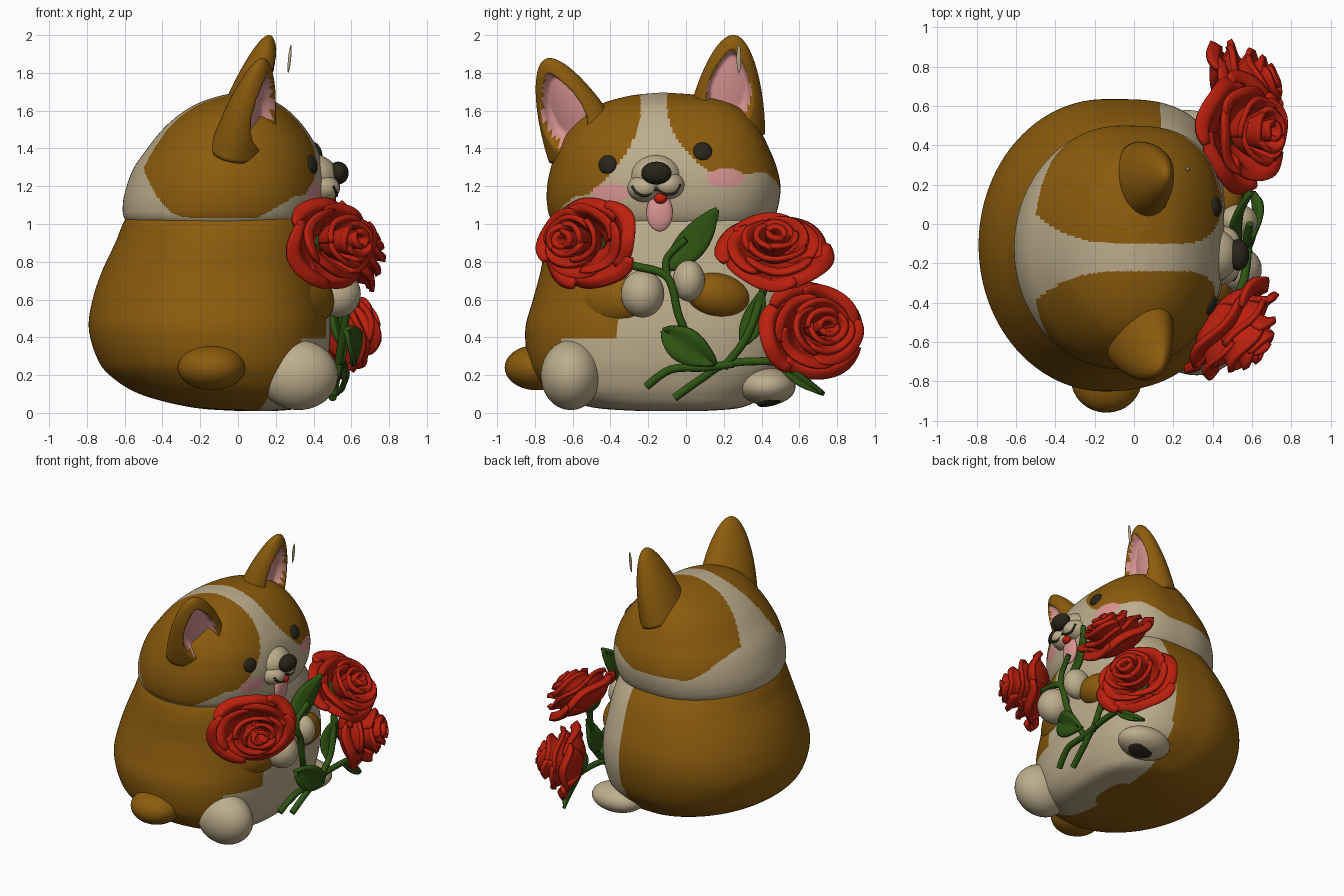
import bpy, bmesh, math, random
from mathutils import Vector, Matrix

if "Cube" in bpy.data.objects:
    bpy.data.objects.remove(bpy.data.objects["Cube"])

random.seed(4)

def mat(name, r, g, b):
    m = bpy.data.materials.new(name)
    m.diffuse_color = (r, g, b, 1)
    m.use_nodes = True
    m.node_tree.nodes["Principled BSDF"].inputs["Base Color"].default_value = m.diffuse_color
    return m

BROWN = mat("brown_fur", 0.26, 0.106, 0.004)
CREAM = mat("cream_fur", 0.51, 0.42, 0.265)
PINK = mat("pink_skin", 0.70, 0.30, 0.29)
BLACK = mat("near_black", 0.02, 0.018, 0.01)
RED = mat("rose_red", 0.50, 0.014, 0.004)
GREEN = mat("leaf_green", 0.028, 0.09, 0.006)

def finish(bm, name, mats, rule=None, thick=0):
    bmesh.ops.recalc_face_normals(bm, faces=bm.faces)
    for f in bm.faces:
        f.smooth = True
        if rule:
            f.material_index = rule(f.calc_center_median())
    me = bpy.data.meshes.new(name)
    bm.to_mesh(me)
    bm.free()
    for m in mats:
        me.materials.append(m)
    ob = bpy.data.objects.new(name, me)
    bpy.context.collection.objects.link(ob)
    if thick:
        s = ob.modifiers.new("thickness", 'SOLIDIFY')
        s.thickness, s.offset = thick, 0
    return ob

def skin(bm, rings, closed=True):
    vs = [[bm.verts.new(p) for p in r] for r in rings]
    for a, b in zip(vs, vs[1:]):
        n = len(a)
        for i in range(n if closed else n - 1):
            j = (i + 1) % n
            bm.faces.new((a[i], a[j], b[j], b[i]))
    if closed:
        bm.faces.new(vs[0])
        bm.faces.new(vs[-1])
    return vs

def spline(rows, sub):
    # Catmull-Rom through rows of numbers
    out = []
    for i in range(len(rows) - 1):
        p = [rows[max(0, min(len(rows) - 1, i + k))] for k in (-1, 0, 1, 2)]
        for s in range(sub):
            t = s / sub
            out.append([0.5 * (2*b + (c-a)*t + (2*a-5*b+4*c-d)*t*t + (3*b-a-3*c+d)*t**3)
                        for a, b, c, d in zip(*p)])
    return out + [list(rows[-1])]

def loft(name, rows, mats, rule, far, near, seg=220, sub=14):
    # rows: z, xmin, xmax, ymin, ymax; far/near swell the two front quarters
    rings = []
    for z, x0, x1, y0, y1 in spline(rows, sub):
        ring = []
        for i in range(seg):
            t = 2 * math.pi * i / seg
            c, s = math.cos(t), math.sin(t)
            k = 1 + (0 if c < 0 else far if s > 0 else near) * math.sin(2 * t) ** 2
            ring.append(((x0+x1)/2 + (x1-x0)/2*c*k, (y0+y1)/2 + (y1-y0)/2*s*k, z))
        rings.append(ring)
    bm = bmesh.new()
    skin(bm, rings)
    return finish(bm, name, mats, rule)

def blob(name, c, r, m, along=None):
    # ellipsoid; with 'along' its local z axis points that way
    rot = Vector(along).to_track_quat('Z', 'Y').to_matrix().to_4x4() if along else Matrix()
    bm = bmesh.new()
    bmesh.ops.create_uvsphere(bm, u_segments=32, v_segments=20, radius=1,
                              matrix=Matrix.Translation(c) @ rot @ Matrix.Diagonal((*r, 1)))
    return finish(bm, name, [m])

def tube(name, pts, rad, m):
    cu = bpy.data.curves.new(name, 'CURVE')
    cu.dimensions, cu.bevel_depth, cu.bevel_resolution, cu.use_fill_caps = '3D', rad, 3, True
    rows = spline(pts, 6)
    sp = cu.splines.new('POLY')
    sp.points.add(len(rows) - 1)
    for p, q in zip(sp.points, rows):
        p.co = (*q, 1)
    cu.materials.append(m)
    bpy.context.collection.objects.link(bpy.data.objects.new(name, cu))

clamp = lambda v: max(0.0, min(1.0, v))

# body: brown coat with cream belly
def body_rule(c):
    if c.y < -0.1:
        return 0 if (c.z > 0.4 and c.y < -0.36) or c.x < min(0.33, 0.1 + 0.75 * c.z) else 1
    return 1 if c.x > 0.13 else 0

loft("body", [(0.01, 0, 0.2, -0.25, 0.1), (0.03, -0.25, 0.35, -0.5, 0.3), (0.1, -0.52, 0.42, -0.7, 0.42),
              (0.2, -0.68, 0.46, -0.8, 0.53), (0.3, -0.75, 0.48, -0.84, 0.59), (0.45, -0.79, 0.49, -0.85, 0.63),
              (0.6, -0.77, 0.48, -0.81, 0.63), (0.75, -0.72, 0.46, -0.77, 0.59), (0.9, -0.65, 0.44, -0.745, 0.53),
              (1.0, -0.61, 0.42, -0.715, 0.47), (1.07, -0.57, 0.39, -0.67, 0.42)], [BROWN, CREAM], body_rule, 0.13, 0.06)

# head: cream with two brown patches and pink cheeks
def head_rule(c):
    yy = c.y + 0.17
    zt = c.z - 0.13 * yy
    if c.x > 0.2:
        for cy, cz in ((-0.4, 1.165), (0.21, 1.245)):
            if ((c.y - cy) / 0.1) ** 2 + ((c.z - cz) / 0.05) ** 2 < 1:
                return 2
    if c.x > 0:
        h = 0.07 + 0.27 * max(0, (1.62 - zt) / 0.42) ** 2
    else:
        h = 0.07 + 0.15 * (-c.x / 0.5) ** 3
    low = 1.1 + 0.1 * clamp((c.x - 0.1) / 0.2) + 0.22 * clamp((-c.x - 0.28) / 0.22) ** 2
    return 0 if abs(yy) > h and zt > low and c.x > -0.5 else 1

loft("head", [(0.95, -0.5, 0.35, -0.62, 0.4), (1.02, -0.595, 0.42, -0.71, 0.46), (1.1, -0.61, 0.45, -0.735, 0.49),
              (1.2, -0.59, 0.46, -0.735, 0.5), (1.3, -0.55, 0.45, -0.715, 0.48), (1.4, -0.48, 0.42, -0.68, 0.44),
              (1.5, -0.4, 0.36, -0.62, 0.39), (1.58, -0.31, 0.29, -0.55, 0.33), (1.64, -0.21, 0.21, -0.44, 0.24),
              (1.68, -0.09, 0.1, -0.29, 0.08), (1.695, -0.005, 0.01, -0.14, -0.1)], [BROWN, CREAM, PINK], head_rule, 0.12, 0.03)

# ears: blunt tapered lofts with a hollow pink front
def ear(name, base, tip, face, w):
    base, tip = Vector(base), Vector(tip)
    ax = (tip - base).normalized()
    lat = ax.cross(Vector(face)).normalized()
    fr = lat.cross(ax)
    n, rows, bm = 64, 44, bmesh.new()
    rings, inner = [], {}
    for k in range(rows + 1):
        s = math.sin(k / rows * math.pi / 2)
        wid = w * math.sqrt(max(0.001, 1 - s ** 2.2)) * (1 - 0.25 * s)
        dep = 0.15 * math.sqrt(max(0.001, 1 - s ** 2.6)) * (1 - 0.4 * s)
        ring = []
        for i in range(n):
            t = 2 * math.pi * i / n
            d = dep * math.sin(t)
            q = (math.cos(t) / 0.72) ** 2 + ((s - 0.48) / 0.4) ** 2
            if math.sin(t) > 0 and q < 1:
                d -= 0.11 * min(1, 2.5 * (1 - q)) * (1 - 0.4 * s)
            ring.append(base + ax * ((tip - base).length * s) + lat * (wid * math.cos(t)) + fr * d)
            inner[k, i] = math.sin(t) > 0 and q < 1
        rings.append(ring)
    vs = skin(bm, rings)
    pink = {vs[k][i] for (k, i), on in inner.items() if on}
    marks = [1 if all(v in pink for v in f.verts) else 0 for f in bm.faces]
    ob = finish(bm, name, [BROWN, PINK])
    ob.data.polygons.foreach_set("material_index", marks)

ear("ear_low", (0.02, -0.53, 1.4), (0.13, -0.74, 1.875), (0.85, -0.5, 0), 0.225)
ear("ear_high", (0.03, 0.21, 1.5), (0.17, 0.255, 2.0), (1, 0.0, 0), 0.21)
blob("loose_tuft", (0.273, 0.28, 1.875), (0.012, 0.008, 0.075), CREAM, (0.1, 0, 1))

# muzzle, nose, tongue
for i, y in enumerate((-0.22, -0.095)):
    blob("muzzle_%d" % i, (0.43, y, 1.19 + 0.015 * i), (0.11, 0.09, 0.075), CREAM)
blob("muzzle_bridge", (0.39, -0.158, 1.25), (0.14, 0.14, 0.12), CREAM)
blob("tongue", (0.462, -0.14, 1.06), (0.028, 0.07, 0.1), PINK)
blob("tongue_root", (0.495, -0.135, 1.135), (0.025, 0.035, 0.028), RED)
bpy.context.view_layer.update()
dg = bpy.context.evaluated_depsgraph_get()

def surf(y, z):
    hit, p, nrm, *_ = bpy.context.scene.ray_cast(dg, (3, y, z), (-1, 0, 0))
    return (p, nrm) if hit else (Vector((0.45, y, z)), Vector((1, 0, 0)))

mouth = [surf(y, z)[0] for y, z in ((-0.285, 1.2), (-0.26, 1.165), (-0.21, 1.15), (-0.16, 1.185),
                                    (-0.11, 1.16), (-0.06, 1.165), (-0.03, 1.21))]
eyes = [surf(-0.415, 1.315), surf(0.088, 1.385)]
tube("mouth_line", [tuple(p) for p in mouth], 0.008, BLACK)
for i, (p, nrm) in enumerate(eyes):
    blob("eye_%d" % i, p, (0.05, 0.05, 0.022), BLACK, nrm)
blob("nose", (0.53, -0.157, 1.27), (0.056, 0.08, 0.06), BLACK)

# limbs and tail
blob("hind_foot_near", (0.32, -0.61, 0.2), (0.21, 0.16, 0.185), CREAM)
blob("hind_foot_far", (0.27, 0.43, 0.14), (0.2, 0.15, 0.1), CREAM)
blob("foot_pad", (0.31, 0.46, 0.066), (0.1, 0.085, 0.025), BLACK, (0.1, 0.3, -1))
blob("tail", (-0.14, -0.79, 0.24), (0.18, 0.17, 0.12), BROWN)
blob("arm_near", (0.28, -0.42, 0.59), (0.16, 0.17, 0.3), BROWN, (0.6, 0.65, 0.05))
blob("arm_far", (0.43, 0.17, 0.62), (0.12, 0.12, 0.18), BROWN, (0.3, -0.9, 0.2))
blob("paw_near", (0.53, -0.23, 0.63), (0.12, 0.115, 0.125), CREAM)
blob("paw_far", (0.53, 0.015, 0.7), (0.1, 0.085, 0.11), CREAM)

# roses: layers of big cupped petals with rolled rims
def rose(name, c, face, R, stretch, turn):
    M = (Matrix.Translation(c) @ Matrix.Diagonal((*stretch, 1))
         @ Vector(face).to_track_quat('Z', 'Y').to_matrix().to_4x4() @ Matrix.Scale(R, 4))
    bm = bmesh.new()
    for li, (n, r1, z0, z1) in enumerate(((4, 1.1, -0.6, 0.0), (4, 0.9, -0.5, 0.28), (3, 0.62, -0.35, 0.5),
                                          (3, 0.38, -0.2, 0.58), (2, 0.18, -0.1, 0.6))):
        half = math.pi / n * 1.22
        for k in range(n):
            a0 = turn + li * 0.8 + 2 * math.pi * k / n + random.uniform(-0.12, 0.12)
            size, wave = random.uniform(0.94, 1.06), random.uniform(0, 6)
            rings = []
            for j in range(11):
                ring = []
                for i in range(17):
                    u = i / 8 - 1
                    e = (0.06 + 0.94 * j / 10) * (1 - 0.16 * u ** 4)
                    r = r1 * size * e ** 0.5 * (1 + 0.08 * u)
                    z = z0 + (z1 - z0) * e ** 1.2 - max(0, e - 0.72) * 1.1 * r1
                    z += 0.06 * r1 * e * math.sin(4 * u + wave)
                    a = a0 + u * half
                    ring.append(M @ Vector((r * math.cos(a), r * math.sin(a), z)))
                rings.append(ring)
            skin(bm, rings, False)
    finish(bm, name, [RED], None, 0.028)
    blob(name + "_sepals", M @ Vector((0, 0, -0.55)), (0.08, 0.08, 0.05), GREEN, face)

rose("rose_near", (0.54, -0.56, 0.91), (0.72, -0.62, 0.08), 0.245, (1.18, 1.22, 0.9), 0.3)
rose("rose_upper", (0.6, 0.47, 0.885), (0.75, 0.05, 0.6), 0.27, (1.05, 1, 0.82), 0.9)
rose("rose_lower", (0.59, 0.695, 0.445), (0.85, 0.42, 0.1), 0.25, (1.15, 1.12, 0.95), 1.7)

# leaves: folded pointed blades
def leaf(name, a, b, side, w):
    a, b = Vector(a), Vector(b)
    side = Vector(side).normalized()
    up = (b - a).cross(side).normalized()
    rings = []
    for j in range(15):
        v = j / 14
        hw = w * (0.04 + math.sin(math.pi * v ** 0.85) ** 0.8)
        rings.append([a.lerp(b, v) + side * (hw * u) + up * (0.25 * w * abs(u) + 0.03 * math.sin(math.pi * v))
                      for u in (-1, -0.6, -0.25, 0, 0.25, 0.6, 1)])
    bm = bmesh.new()
    skin(bm, rings, False)
    finish(bm, name, [GREEN], None, 0.024)

leaf("leaf_top", (0.54, -0.1, 0.76), (0.6, 0.16, 1.08), (0.35, 0.7, -0.6), 0.08)
leaf("leaf_middle", (0.56, -0.12, 0.44), (0.6, 0.16, 0.26), (0.2, 0.55, 0.8), 0.09)
leaf("leaf_right", (0.55, 0.3, 0.36), (0.56, 0.4, 0.64), (0.3, 0.9, -0.3), 0.06)
leaf("leaf_tip", (0.55, 0.48, 0.27), (0.52, 0.73, 0.1), (0.3, 0.5, 0.8), 0.03)

# stems
for i, (r, pts) in enumerate((
        (0.022, [(0.5, -0.42, 0.82), (0.56, -0.28, 0.78), (0.58, -0.1, 0.72), (0.57, -0.04, 0.52), (0.55, 0.02, 0.38), (0.53, 0.1, 0.25)]),
        (0.02, [(0.58, -0.1, 0.72), (0.57, -0.1, 0.82), (0.59, 0.0, 0.92)]),
        (0.022, [(0.5, -0.06, 0.08), (0.52, 0.08, 0.18), (0.54, 0.22, 0.26), (0.55, 0.5, 0.27), (0.53, 0.66, 0.22)]),
        (0.022, [(0.5, -0.21, 0.14), (0.53, -0.08, 0.23), (0.54, 0.1, 0.24), (0.55, 0.25, 0.26)]),
        (0.022, [(0.54, 0.2, 0.24), (0.56, 0.32, 0.4), (0.53, 0.4, 0.62), (0.5, 0.45, 0.78)]))):
    tube("stem_%d" % i, pts, r, GREEN)
